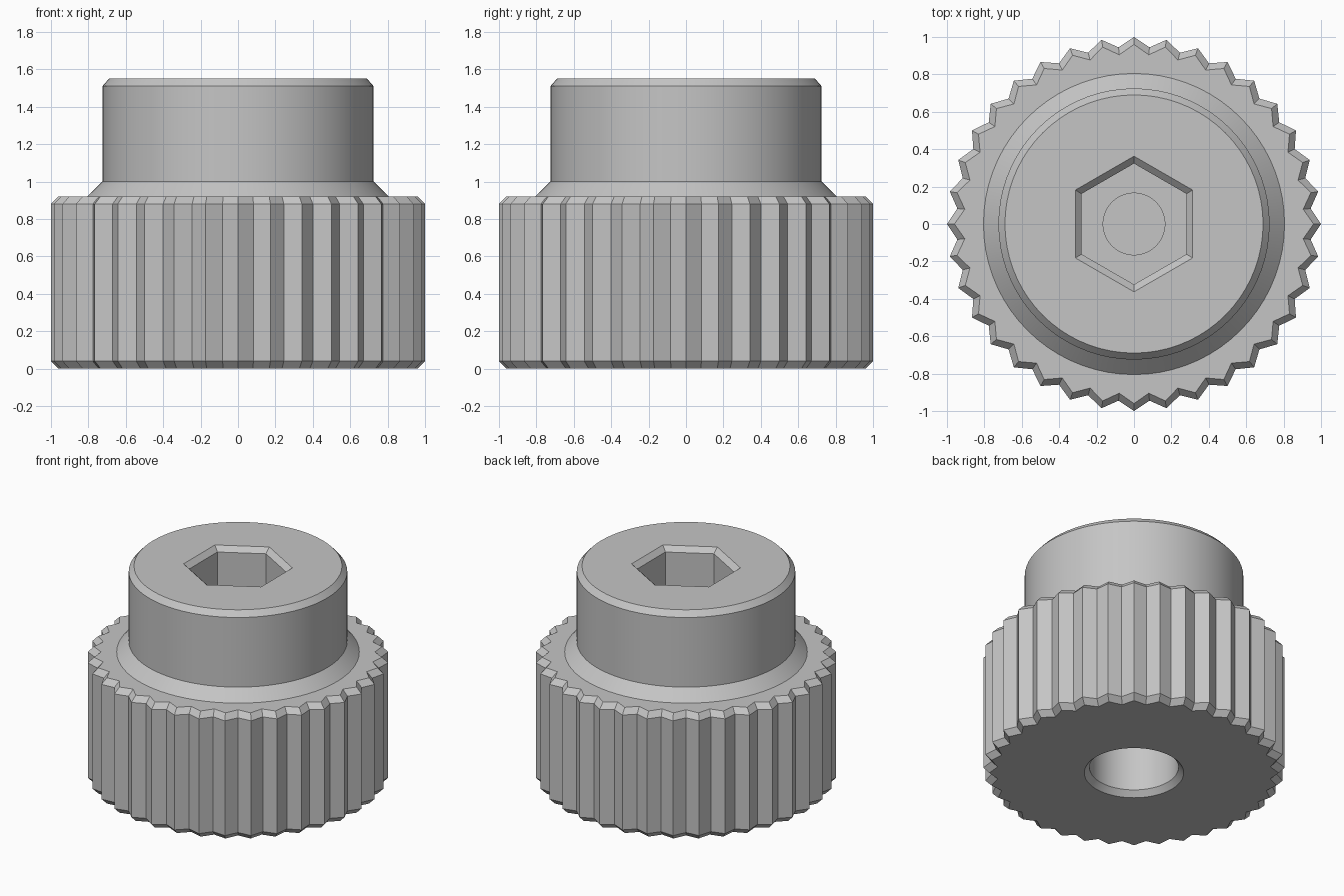
import bpy, bmesh
from math import cos, sin, pi, radians

SEGMENTS = 72   # two steps per tooth, so 36 teeth

cube = bpy.data.objects.get("Cube")
if cube:
    bpy.data.objects.remove(cube, do_unlink=True)

steel = bpy.data.materials.new("grey_steel")
steel.use_nodes = True
GREY = (0.56, 0.56, 0.56, 1)
steel.diffuse_color = GREY
steel.node_tree.nodes["Principled BSDF"].inputs["Base Color"].default_value = GREY


# Cross-sections: radius at each angular step
def circle(r):
    return lambda i: r


def teeth(r):
    return lambda i: r if i % 2 == 0 else r - 0.052


def hexagon(apothem):
    # corners point along +y and -y
    return lambda i: apothem / cos((2 * pi * i / SEGMENTS + pi / 6) % (pi / 3) - pi / 6)


def loft(name, sections, cap_start=False, cap_end=False):
    """Skin a list of (cross-section, height) rings."""
    bm = bmesh.new()
    rings = []
    for section, z in sections:
        ring = []
        for i in range(SEGMENTS):
            a = 2 * pi * i / SEGMENTS
            ring.append(bm.verts.new((section(i) * cos(a), section(i) * sin(a), z)))
        rings.append(ring)
    for low, high in zip(rings, rings[1:]):
        for i in range(SEGMENTS):
            j = (i + 1) % SEGMENTS
            bm.faces.new((low[i], low[j], high[j], high[i]))
    if cap_start:
        bm.faces.new(rings[0][::-1])
    if cap_end:
        bm.faces.new(rings[-1])
    mesh = bpy.data.meshes.new(name)
    bm.to_mesh(mesh)
    bm.free()
    mesh.materials.append(steel)
    obj = bpy.data.objects.new(name, mesh)
    bpy.context.collection.objects.link(obj)
    bpy.ops.object.select_all(action='DESELECT')
    obj.select_set(True)
    bpy.context.view_layer.objects.active = obj
    bpy.ops.object.shade_smooth_by_angle(angle=radians(25))
    return obj


# Knurled grip with a blind countersunk bore underneath
loft("knurled_grip", [
    (circle(0.295), 0.78),
    (circle(0.295), 0.04),
    (circle(0.33), 0),
    (teeth(0.96), 0),
    (teeth(1), 0.04),
    (teeth(1), 0.88),
    (teeth(0.96), 0.92),
    (circle(0.805), 0.92),
], cap_start=True)

# Flared collar, round head and chamfered hex socket with a pilot recess
loft("socket_head", [
    (circle(0.805), 0.92),
    (circle(0.725), 1),
    (circle(0.725), 1.51),
    (circle(0.69), 1.55),
    (hexagon(0.314), 1.55),
    (hexagon(0.28), 1.515),
    (hexagon(0.28), 1.08),
    (circle(0.165), 1.08),
    (circle(0.165), 0.98),
], cap_end=True)
